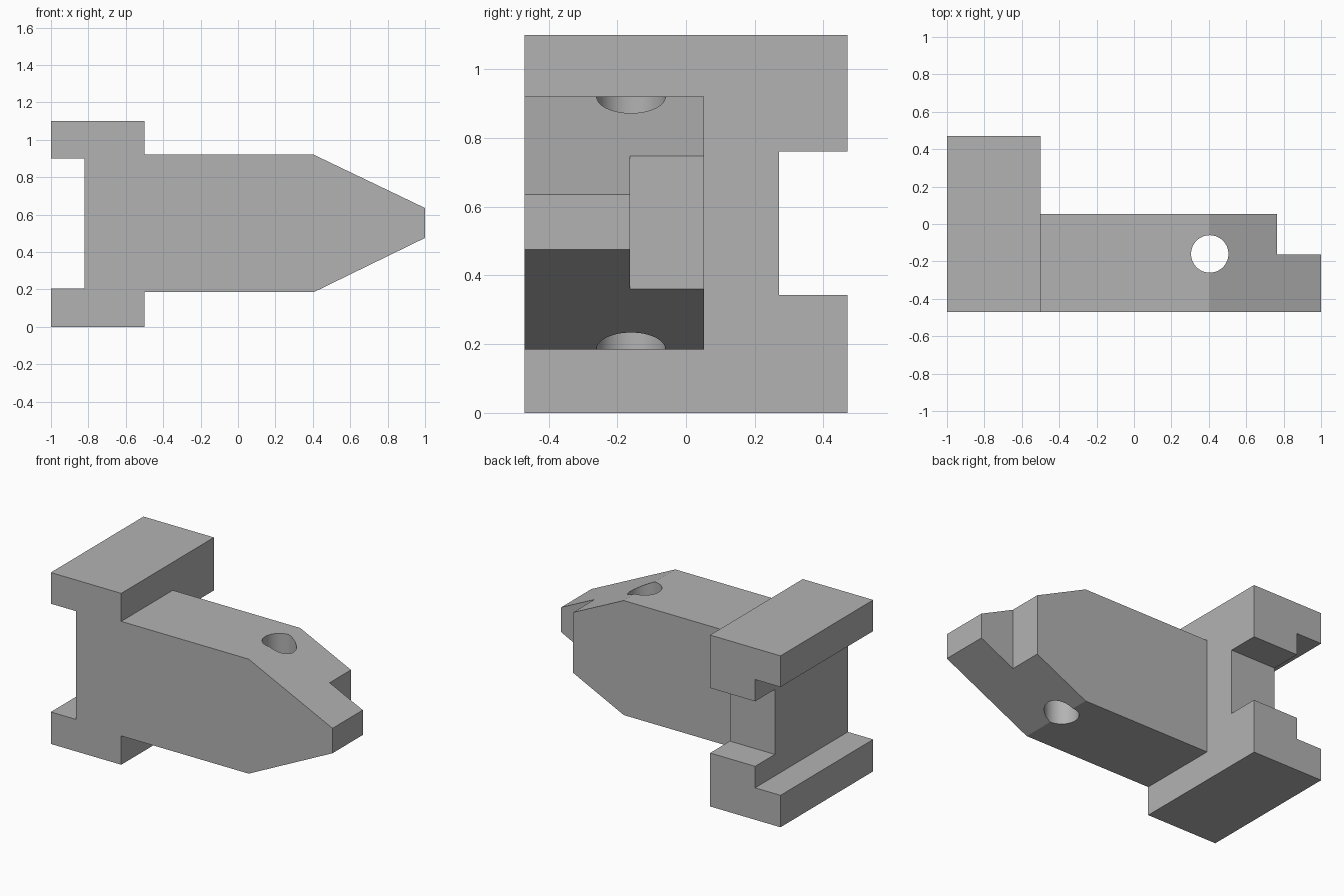
import bpy
import bmesh
from mathutils import Matrix, Vector

cube = bpy.data.objects.get("Cube")
if cube:
    bpy.data.objects.remove(cube, do_unlink=True)

grey = bpy.data.materials.new("plain grey")
grey.use_nodes = True
colour = (0.45, 0.45, 0.45, 1)
grey.diffuse_color = colour
grey.node_tree.nodes["Principled BSDF"].inputs["Base Color"].default_value = colour

FRONT, BACK, TOP = -0.47, 0.47, 1.1


def make_object(name, bm):
    bmesh.ops.recalc_face_normals(bm, faces=bm.faces)
    mesh = bpy.data.meshes.new(name)
    bm.to_mesh(mesh)
    bm.free()
    mesh.materials.append(grey)
    obj = bpy.data.objects.new(name, mesh)
    bpy.context.collection.objects.link(obj)
    return obj


def box(name, low, high):
    low, high = Vector(low), Vector(high)
    bm = bmesh.new()
    size = Matrix.Diagonal((high - low).to_4d())
    bmesh.ops.create_cube(bm, size=1, matrix=Matrix.Translation((low + high) / 2) @ size)
    return make_object(name, bm)


# Full-depth front outline: slotted flange with a tapered body
outline = [(-1, 0), (-0.5, 0), (-0.5, 0.185), (0.405, 0.185), (1, 0.475),
           (1, 0.635), (0.405, 0.92), (-0.5, 0.92), (-0.5, TOP), (-1, TOP),
           (-1, 0.9), (-0.82, 0.9), (-0.82, 0.205), (-1, 0.205)]
bm = bmesh.new()
face = bm.faces.new([bm.verts.new((x, FRONT, z)) for x, z in outline])
extruded = bmesh.ops.extrude_face_region(bm, geom=[face])
moved = [v for v in extruded["geom"] if isinstance(v, bmesh.types.BMVert)]
bmesh.ops.translate(bm, verts=moved, vec=(0, BACK - FRONT, 0))
block = make_object("flanged_wedge_block", bm)

# Round hole running straight down through the start of the taper
bm = bmesh.new()
bmesh.ops.create_cone(bm, cap_ends=True, segments=64, radius1=0.1, radius2=0.1, depth=2,
                      matrix=Matrix.Translation((0.405, -0.16, 0.55)))
hole = make_object("hole_cutter", bm)

cutters = [
    box("body_back_cutter", (-0.5, 0.053, -1), (2, 1, 2)),
    box("nose_step_cutter", (0.765, -0.163, -1), (2, 1, 2)),
    box("flange_notch_cutter", (-2, 0.27, 0.343), (0, 1, 0.76)),
    hole,
]

# Cut the steps, notch and hole, then discard the cutters
bpy.ops.object.select_all(action="DESELECT")
block.select_set(True)
bpy.context.view_layer.objects.active = block
for cutter in cutters:
    cut = block.modifiers.new(cutter.name, "BOOLEAN")
    cut.operation = "DIFFERENCE"
    cut.solver = "EXACT"
    cut.object = cutter
    bpy.ops.object.modifier_apply(modifier=cut.name)
    bpy.data.objects.remove(cutter, do_unlink=True)

bpy.ops.object.shade_smooth_by_angle(angle=0.4)
